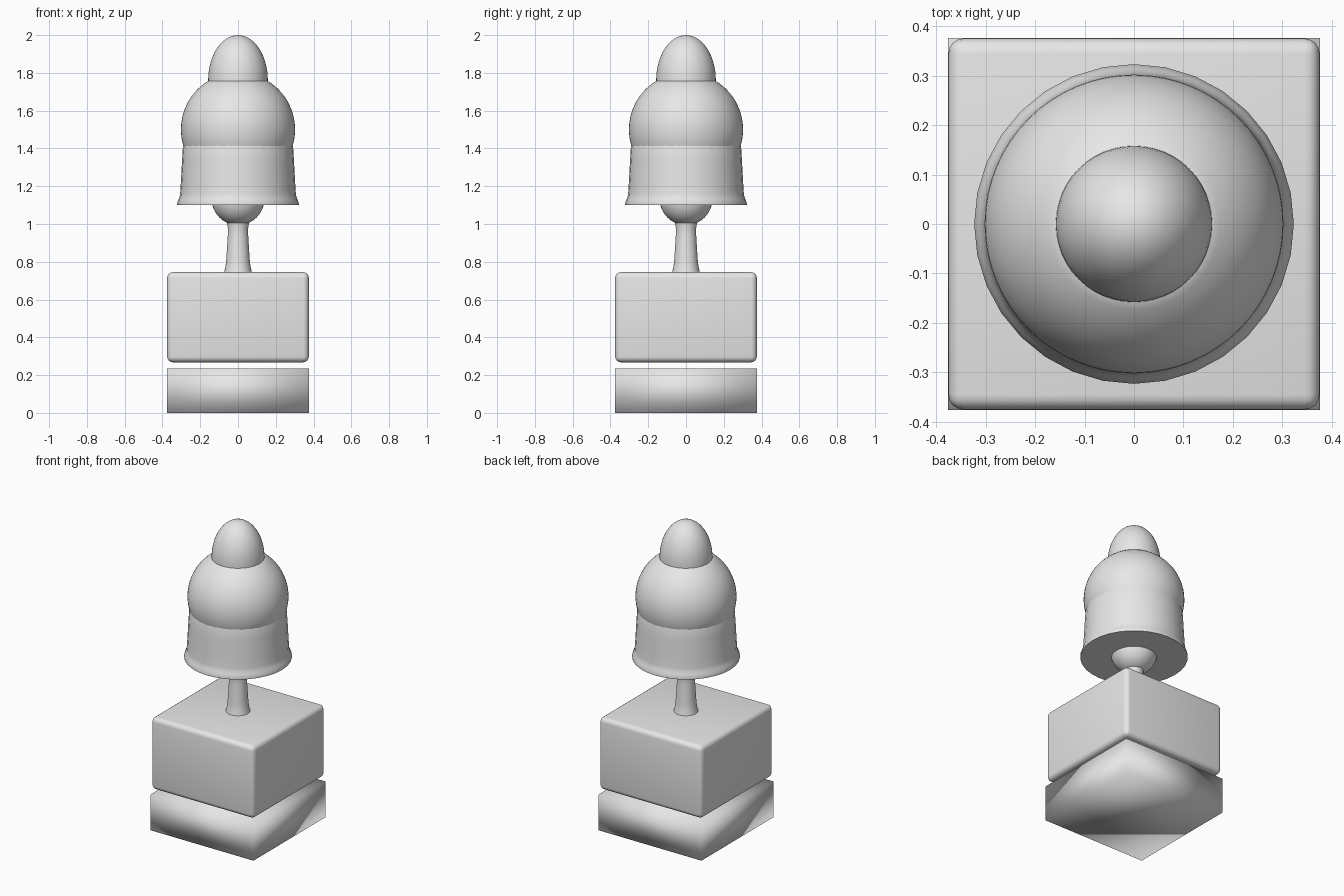
import bpy, bmesh, math

if "Cube" in bpy.data.objects:
    bpy.data.objects.remove(bpy.data.objects["Cube"])

mat = bpy.data.materials.new("light_grey")
mat.diffuse_color = (0.8, 0.8, 0.8, 1.0)
mat.use_nodes = True
mat.node_tree.nodes["Principled BSDF"].inputs["Base Color"].default_value = mat.diffuse_color


def finish(name, bm, angle):
    """Turn a bmesh into a named, coloured, smooth-shaded object."""
    bmesh.ops.recalc_face_normals(bm, faces=bm.faces)
    me = bpy.data.meshes.new(name)
    bm.to_mesh(me)
    bm.free()
    ob = bpy.data.objects.new(name, me)
    bpy.context.collection.objects.link(ob)
    me.materials.append(mat)
    bpy.ops.object.select_all(action='DESELECT')
    ob.select_set(True)
    bpy.context.view_layer.objects.active = ob
    if angle is None:
        bpy.ops.object.shade_smooth()
    else:
        bpy.ops.object.shade_smooth_by_angle(angle=math.radians(angle))
    return ob


def lathe(name, profile, sides=48, angle=40):
    """Revolve (radius, z) points around z; points at radius 0 close the ends."""
    bm = bmesh.new()
    vs = [bm.verts.new((r, 0, z)) for r, z in profile]
    es = [bm.edges.new(p) for p in zip(vs, vs[1:])]
    bmesh.ops.spin(bm, geom=vs + es, cent=(0, 0, 0), axis=(0, 0, 1),
                   angle=2 * math.pi, steps=sides)
    bmesh.ops.remove_doubles(bm, verts=bm.verts, dist=0.0005)
    return finish(name, bm, angle)


def box(name, half, z0, z1, bevel=0.0, angle=None):
    bm = bmesh.new()
    bmesh.ops.create_cube(bm, size=1)
    for v in bm.verts:
        v.co = (v.co.x * 2 * half, v.co.y * 2 * half,
                z0 + (v.co.z + 0.5) * (z1 - z0))
    if bevel:
        bmesh.ops.bevel(bm, geom=bm.edges[:], offset=bevel, segments=4,
                        profile=0.5, affect='EDGES')
    return finish(name, bm, angle)


def arc(rx, rz, zc, a0, a1, n):
    """Points on an ellipse, angles in degrees from the equator."""
    pts = []
    for i in range(n + 1):
        a = math.radians(a0 + (a1 - a0) * i / n)
        pts.append((max(0.0, rx * math.cos(a)), zc + rz * math.sin(a)))
    return pts


# Base: sharp plinth and softened block floating just above it
box("plinth", 0.376, 0.0, 0.235)
box("block", 0.375, 0.268, 0.745, bevel=0.03, angle=35)

# Flared stem
lathe("stem", [(0, 0.74), (0.074, 0.74), (0.071, 0.755), (0.066, 0.775),
               (0.062, 0.81), (0.054, 0.94), (0.053, 0.975),
               (0.058, 1.005), (0, 1.005)], 32)

# Ball on the stem, half sunk in the bell
lathe("ball", arc(0.14, 0.14, 1.134, -90, 90, 20), 40)

# Bell skirt with rolled lip and flat underside
lathe("skirt", [(0, 1.1), (0.322, 1.1), (0.323, 1.108), (0.315, 1.13),
                (0.308, 1.148), (0.306, 1.165), (0.302, 1.23),
                (0.296, 1.34), (0.292, 1.405), (0.288, 1.42),
                (0, 1.42)], 32)

# Dome above the skirt
lathe("dome", [(0, 1.4)] + arc(0.302, 0.302, 1.50, -19, 60, 16) + [(0, 1.765)], 64)

# Rounded cap on top
lathe("cap", [(0, 1.74), (0.158, 1.74)] + arc(0.158, 0.24, 1.76, 0, 90, 14), 48)
